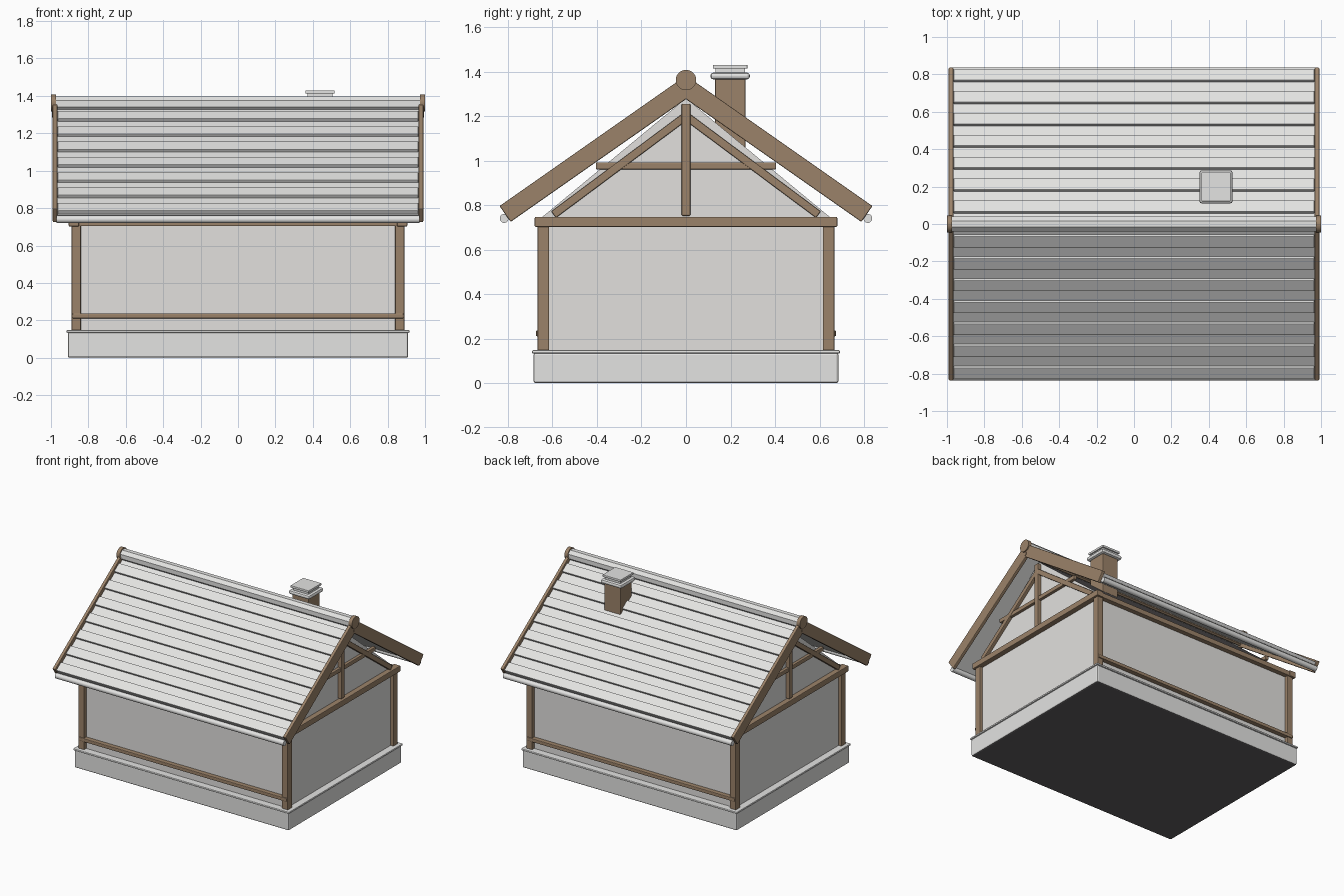
import bpy, bmesh, math
from mathutils import Matrix, Vector

if "Cube" in bpy.data.objects:
    bpy.data.objects.remove(bpy.data.objects["Cube"])


def material(name, rgb):
    m = bpy.data.materials.new(name)
    m.diffuse_color = (*rgb, 1)
    m.use_nodes = True
    m.node_tree.nodes["Principled BSDF"].inputs["Base Color"].default_value = m.diffuse_color
    return m


ROOF = material("pale grey roof", (0.77, 0.77, 0.76))
PLASTER = material("warm grey plaster", (0.76, 0.748, 0.73))
STONE = material("light grey stone", (0.77, 0.77, 0.76))
WOOD = material("brown wood", (0.33, 0.226, 0.143))
DARK = material("dark underside", (0.12, 0.113, 0.116))


def finish(name, bm, mat, bevel=0.0):
    bmesh.ops.recalc_face_normals(bm, faces=bm.faces[:])
    me = bpy.data.meshes.new(name)
    bm.to_mesh(me)
    bm.free()
    me.materials.append(mat)
    ob = bpy.data.objects.new(name, me)
    bpy.context.collection.objects.link(ob)
    if bevel:
        mod = ob.modifiers.new("soft edges", 'BEVEL')
        mod.width = bevel
        mod.segments = 2
        mod.limit_method = 'ANGLE'
    return ob


def paint(ob, mat, rule):
    """Give a second material to the faces whose normal meets the rule."""
    ob.data.materials.append(mat)
    for p in ob.data.polygons:
        if rule(p.normal):
            p.material_index = 1


def box(name, x, y, z, mat, bevel=0.005):
    """Box from (min, max) ranges."""
    bm = bmesh.new()
    bmesh.ops.create_cube(bm, size=1)
    for v in bm.verts:
        v.co = [r[0] + (c + 0.5) * (r[1] - r[0]) for c, r in zip(v.co, (x, y, z))]
    return finish(name, bm, mat, bevel)


def prism(name, profile, x, mat, bevel=0.0):
    """Extrude a (y, z) profile along x."""
    bm = bmesh.new()
    f = bm.faces.new([bm.verts.new((x[0], y, z)) for y, z in profile])
    ext = bmesh.ops.extrude_face_region(bm, geom=[f])
    for g in ext["geom"]:
        if isinstance(g, bmesh.types.BMVert):
            g.co.x = x[1]
    # The first cap stays in place, so the solid is closed
    if len(bm.faces) < len(profile) + 2:
        bm.faces.new([v for v in bm.verts if abs(v.co.x - x[0]) < 1e-6])
    return finish(name, bm, mat, bevel)


def strut(name, a, b, width, x, mat, bevel=0.005):
    """Beam between two (y, z) points."""
    a, b = Vector(a), Vector(b)
    d = (b - a).normalized()
    n = Vector((-d.y, d.x)) * width / 2
    return prism(name, [a + n, b + n, b - n, a - n], x, mat, bevel)


def rod(name, y, z, r, x, mat, sides=24, smooth=True):
    bm = bmesh.new()
    rot = Matrix.Rotation(math.pi / 2, 4, 'Y') @ Matrix.Rotation(math.pi / sides, 4, 'Z')
    pos = Matrix.Translation(((x[0] + x[1]) / 2, y, z))
    bmesh.ops.create_cone(bm, cap_ends=True, segments=sides, radius1=r, radius2=r,
                          depth=x[1] - x[0], matrix=pos @ rot)
    for f in bm.faces:
        f.smooth = smooth and len(f.verts) == 4
    for e in bm.edges:
        e.smooth = all(len(f.verts) == 4 for f in e.link_faces)
    return finish(name, bm, mat)


def span(s, a, b):
    return tuple(sorted((s * a, s * b)))


# Foundation with its ledge, and the plastered walls
base = box("foundation", (-0.91, 0.91), (-0.685, 0.685), (0, 0.137), STONE, 0.01)
paint(base, DARK, lambda n: n.z < -0.9)
box("foundation_ledge", (-0.917, 0.917), (-0.692, 0.692), (0.133, 0.148), STONE, 0.006)
box("walls", (-0.865, 0.865), (-0.64, 0.64), (0.14, 0.735), PLASTER, 0)
gable = prism("gable_walls", [(-0.66, 0.735), (0.66, 0.735), (0, 1.28)], (-0.865, 0.865), PLASTER)
paint(gable, DARK, lambda n: abs(n.x) < 0.5)

# Corner posts
for sx in (-1, 1):
    for sy in (-1, 1):
        box("corner_post", span(sx, 0.84, 0.89), span(sy, 0.615, 0.667), (0.145, 0.715), WOOD)

# Long side rails and top plates
for s in (-1, 1):
    box("side_rail", (-0.885, 0.885), span(s, 0.635, 0.674), (0.21, 0.237), WOOD)
    box("top_plate", (-0.895, 0.895), span(s, 0.63, 0.675), (0.703, 0.742), WOOD)

# Gable timber frames
for s in (-1, 1):
    box("gable_beam", span(s, 0.85, 0.905), (-0.68, 0.68), (0.702, 0.747), WOOD)
    box("king_post", span(s, 0.86, 0.893), (-0.02, 0.02), (0.752, 1.255), WOOD)
    box("collar_tie", span(s, 0.86, 0.887), (-0.405, 0.405), (0.96, 0.992), WOOD)
    for t in (-1, 1):
        strut("gable_brace", (t * 0.595, 0.757), (0, 1.2), 0.036, span(s, 0.86, 0.89), WOOD)

# Roof slopes: a base deck carrying raised boards
BOARDS, PITCH, WIDTH, EAVE = 7, 0.117, 0.059, 0.828
PEAK, FALL, RAISE = 1.345, 0.7, 0.018
normal = Vector((FALL, 1)).normalized()


def on_deck(y, lift=0.0):
    return Vector((y, PEAK - FALL * y)) + normal * lift


for s in (-1, 1):
    side = "front" if s < 0 else "back"

    def mirrored(pts):
        return [(s * p.x, p.y) for p in pts]

    deck = [on_deck(0), on_deck(EAVE - 0.012), on_deck(EAVE - 0.012, -0.03), on_deck(0, -0.03)]
    prism(side + "_roof_deck", mirrored(deck), (-0.974, 0.974), ROOF)
    for i in range(BOARDS):
        b = EAVE - 0.01 - PITCH * i
        a = b - WIDTH
        board = [on_deck(a, RAISE), on_deck(b, RAISE), on_deck(b, -0.005), on_deck(a, -0.005)]
        prism(side + "_roof_board", mirrored(board), (-0.964, 0.964), ROOF, 0.003)
    rod(side + "_eave_rod", s * 0.817, 0.74, 0.02, (-0.97, 0.97), ROOF, 16)
    # Barge boards on the gable ends
    for t in (-1, 1):
        strut(side + "_barge_board", (s * 0.813, 0.76), (0, 1.329), 0.087,
              span(t, 0.966, 0.991), WOOD)

# Faceted ridge roll with wooden end discs and the ridge beam below
rod("ridge_roll", 0, 1.358, 0.043, (-0.975, 0.975), ROOF, 8, False)
rod("ridge_beam", 0, 1.3, 0.016, (-0.995, 0.995), WOOD, 6, False)
for s in (-1, 1):
    rod("ridge_end", 0, 1.362, 0.046, span(s, 0.972, 1.0), WOOD)

# Chimney
box("chimney_stack", (0.37, 0.507), (0.13, 0.267), (1.05, 1.375), WOOD)
box("chimney_collar", (0.35, 0.527), (0.11, 0.287), (1.365, 1.395), STONE, 0.012)
box("chimney_neck", (0.372, 0.505), (0.132, 0.265), (1.39, 1.416), STONE, 0.003)
box("chimney_cap", (0.361, 0.516), (0.121, 0.276), (1.413, 1.43), STONE, 0.003)
